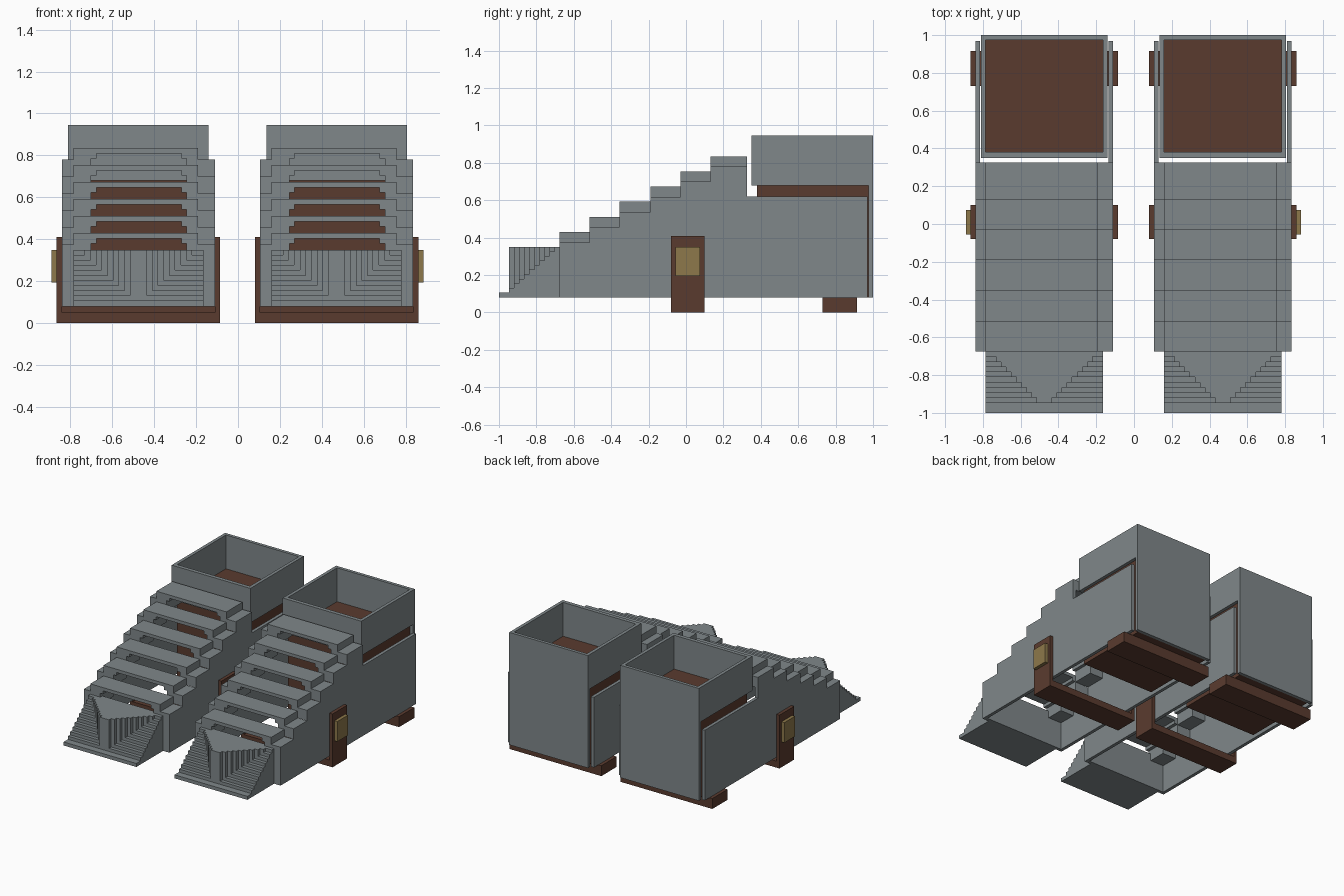
import bpy, bmesh

if "Cube" in bpy.data.objects:
    bpy.data.objects.remove(bpy.data.objects["Cube"])


def material(name, rgb):
    m = bpy.data.materials.new(name)
    m.diffuse_color = (*rgb, 1)
    m.use_nodes = True
    m.node_tree.nodes["Principled BSDF"].inputs["Base Color"].default_value = m.diffuse_color
    return m


GREY = material("stone grey", (0.215, 0.245, 0.255))
BROWN = material("dark brown", (0.102, 0.044, 0.028))
GOLD = material("dull gold", (0.27, 0.19, 0.07))


def extrude(name, pts, axis, lo, hi, mat, dx=0):
    """Closed 2D outline extruded along an axis (other two axes in xyz order)."""
    bm = bmesh.new()

    def place(p, d):
        co = list(p)
        co.insert(axis, d)
        return bm.verts.new((co[0] + dx, co[1], co[2]))

    a = [place(p, lo) for p in pts]
    b = [place(p, hi) for p in pts]
    bm.faces.new(a)
    bm.faces.new(b[::-1])
    for i in range(len(pts)):
        j = (i + 1) % len(pts)
        bm.faces.new((a[j], a[i], b[i], b[j]))
    bmesh.ops.recalc_face_normals(bm, faces=bm.faces[:])
    me = bpy.data.meshes.new(name)
    bm.to_mesh(me)
    bm.free()
    me.materials.append(mat)
    ob = bpy.data.objects.new(name, me)
    bpy.context.collection.objects.link(ob)
    return ob


def box(name, x, y, z, mat, dx=0):
    pts = [(x[0], y[0]), (x[1], y[0]), (x[1], y[1]), (x[0], y[1])]
    return extrude(name, pts, 2, z[0], z[1], mat, dx)


STEP_Y = [-0.675, -0.515, -0.355, -0.19, -0.03, 0.13, 0.325]
STEP_Z = [0.43 + 0.081 * i for i in range(6)]
CX = -0.475  # centre of the left unit


def build_unit(side, dx):
    # stepped side walls
    prof = [(0.97, 0.08), (-0.675, 0.08)]
    for i, t in enumerate(STEP_Z):
        prof += [(STEP_Y[i], t - 0.055), (STEP_Y[i + 1], t - 0.055)]
    prof += [(0.325, 0.62), (0.97, 0.62)]
    extrude(side + "_outer_wall", prof, 0, -0.84, -0.815, GREY, dx)
    extrude(side + "_inner_wall", prof, 0, -0.135, -0.11, GREY, dx)

    # open arched steps
    for i, t in enumerate(STEP_Z):
        lo = t - 0.135
        arch = [(-0.815, lo), (-0.815, t - 0.055), (-0.785, t - 0.055), (-0.785, t),
                (-0.19, t), (-0.19, t - 0.055), (-0.135, t - 0.055), (-0.135, lo),
                (-0.245, lo), (-0.245, t - 0.05), (-0.27, t - 0.05), (-0.27, t - 0.025),
                (-0.675, t - 0.025), (-0.675, t - 0.05), (-0.70, t - 0.05), (-0.70, lo)]
        extrude(f"{side}_step_{i + 1}", arch, 1, STEP_Y[i], STEP_Y[i + 1], GREY, dx)

    # front wall and the stepped apron with its fluted wedge
    box(side + "_front_wall", (-0.815, -0.135), (-0.675, -0.65), (0.08, 0.35), GREY, dx)
    n = 10
    d = (0.947 - 0.675) / n
    treads = [(-0.675, 0.08), (-1.0, 0.08), (-1.0, 0.107)]
    right_edge = []
    for k in range(n):
        y, z, w = -0.947 + d * k, 0.107 + 0.0243 * k, 0.04 + 0.027 * k
        treads += [(y, z), (y, z + 0.0243)]
        right_edge += [(w, y), (w, y + d)]
    treads.append((-0.675, 0.35))
    extrude(side + "_apron_treads", treads, 0, CX - 0.31, CX + 0.31, GREY, dx)
    wedge = [(CX + x, y) for x, y in right_edge] + [(CX - x, y) for x, y in right_edge[::-1]]
    extrude(side + "_apron_wedge", wedge, 2, 0.09, 0.35, GREY, dx)

    # brown core, back wall and open tower box
    box(side + "_core", (-0.785, -0.165), (0.38, 0.975), (0.08, 0.685), BROWN, dx)
    box(side + "_back_wall", (-0.81, -0.14), (0.975, 1.0), (0.08, 0.945), GREY, dx)
    box(side + "_tower_front", (-0.81, -0.14), (0.35, 0.38), (0.68, 0.945), GREY, dx)
    for nm, x in (("outer", -0.81), ("inner", -0.165)):
        box(f"{side}_tower_{nm}", (x, x + 0.025), (0.38, 0.975), (0.68, 0.945), GREY, dx)

    # rear foot and front U-shaped strap
    box(side + "_rear_foot", (-0.865, -0.085), (0.73, 0.915), (0, 0.08), BROWN, dx)
    strap = [(-0.865, 0), (-0.085, 0), (-0.085, 0.41), (-0.11, 0.41),
             (-0.11, 0.05), (-0.84, 0.05), (-0.84, 0.41), (-0.865, 0.41)]
    extrude(side + "_strap", strap, 1, -0.08, 0.10, BROWN, dx)


build_unit("left", 0)
build_unit("right", 0.945)

# gold plates on the outward straps
box("left_gold_plate", (-0.89, -0.865), (-0.055, 0.075), (0.195, 0.35), GOLD)
box("right_gold_plate", (0.86, 0.885), (-0.055, 0.075), (0.195, 0.35), GOLD)
